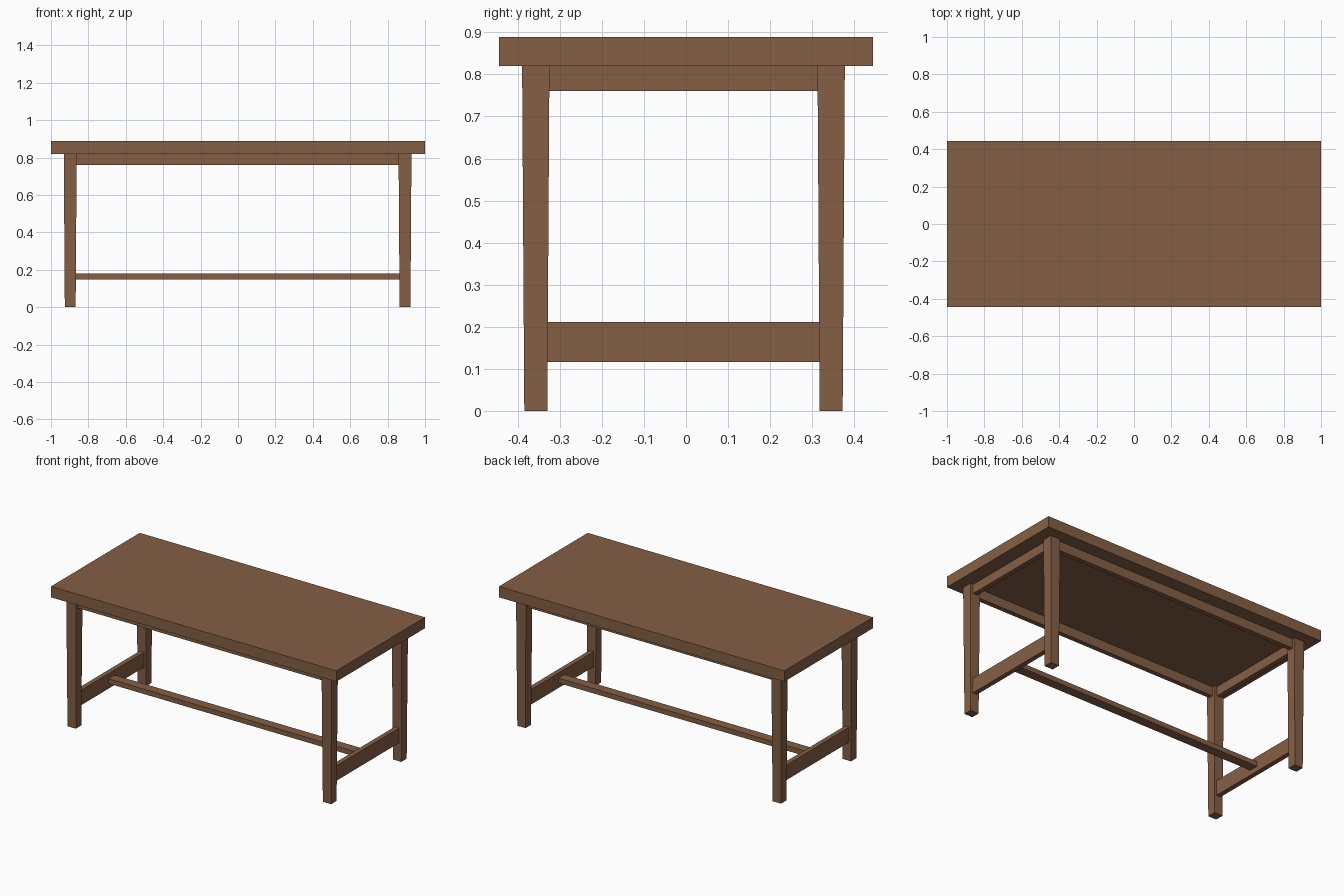
import bpy, bmesh

if "Cube" in bpy.data.objects:
    bpy.data.objects.remove(bpy.data.objects["Cube"])

wood = bpy.data.materials.new("brown wood")
wood.diffuse_color = (0.235, 0.115, 0.06, 1)
wood.use_nodes = True
wood.node_tree.nodes["Principled BSDF"].inputs["Base Color"].default_value = wood.diffuse_color


def box(name, x, y, z, taper=1.0):
    """Box from (min, max) ranges; taper scales the bottom face about its centre."""
    bm = bmesh.new()
    bmesh.ops.create_cube(bm, size=1)
    for v in bm.verts:
        k = taper if v.co.z < 0 else 1.0
        v.co = [(lo + hi) / 2 + c * s * (hi - lo)
                for c, s, (lo, hi) in zip(v.co, (k, k, 1), (x, y, z))]
    mesh = bpy.data.meshes.new(name)
    bm.to_mesh(mesh)
    bm.free()
    mesh.materials.append(wood)
    obj = bpy.data.objects.new(name, mesh)
    bpy.context.collection.objects.link(obj)
    return obj


def around(c, width):
    return (c - width / 2, c + width / 2)


# Leg centres
XL, XR = -0.897, 0.893
YF, YB = -0.357, 0.345
LEG_X, LEG_Y, BOARD = 0.069, 0.065, 0.03
APRON_Z = (0.761, 0.822)

# Tabletop
box("tabletop", (-1, 1), (-0.444, 0.444), (0.82, 0.889))

# Tapered legs
for side, x in (("left", XL), ("right", XR)):
    for end, y in (("front", YF), ("back", YB)):
        box(f"{end}_{side}_leg", around(x, LEG_X), around(y, LEG_Y), (0, 0.822), 0.84)

# End aprons and end stretchers
for side, x in (("left", XL), ("right", XR)):
    box(f"{side}_apron", around(x, BOARD), (YF + 0.02, YB - 0.02), APRON_Z)
    box(f"{side}_stretcher", around(x, BOARD), (YF + 0.02, YB - 0.02), (0.117, 0.212))

# Long aprons
for end, y in (("front", YF), ("back", YB)):
    box(f"{end}_apron", (XL + 0.02, XR - 0.02), around(y, BOARD), APRON_Z)

# Long centre rail joining the stretchers
box("centre_rail", (XL, XR), around(-0.006, 0.06), (0.149, 0.18))
